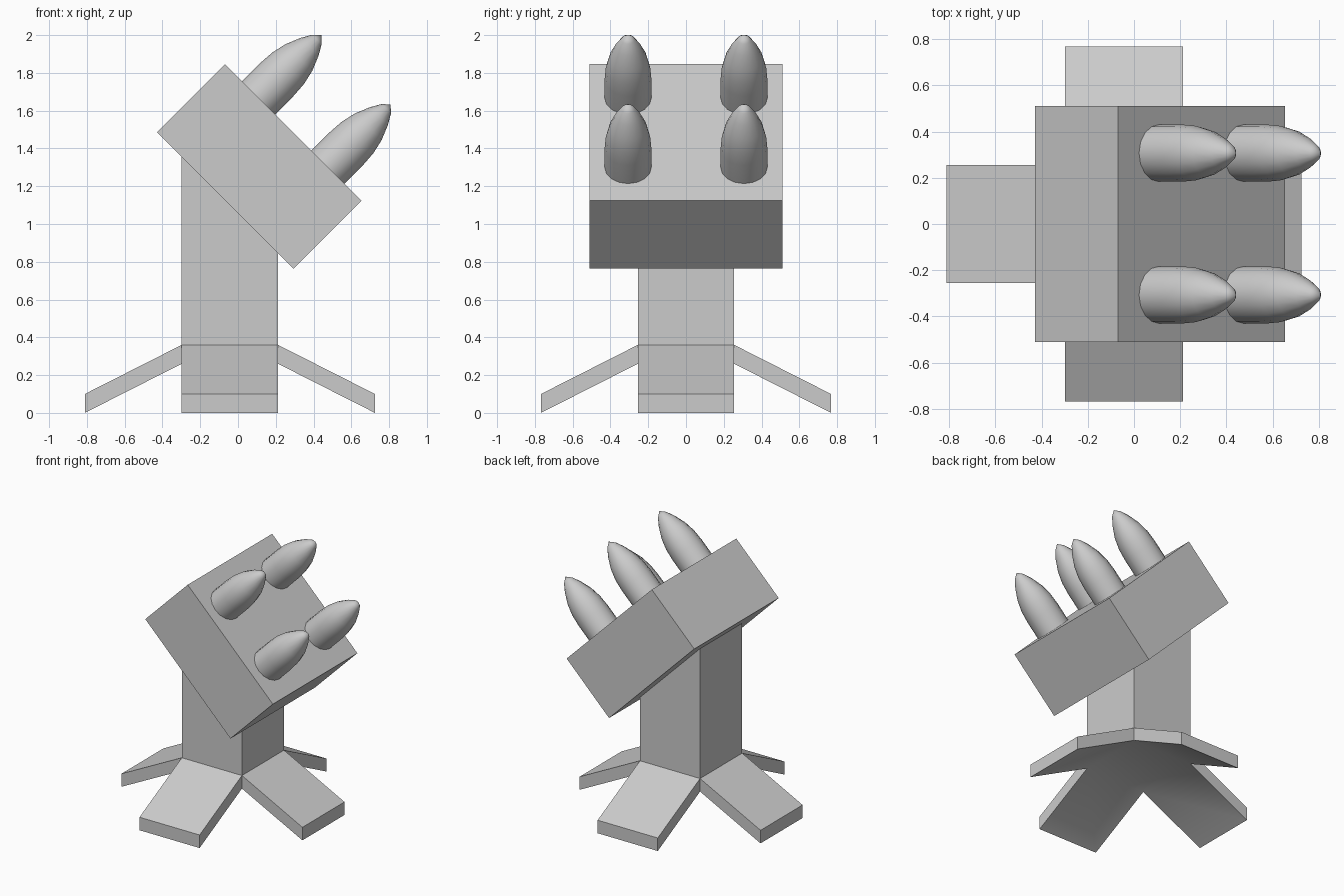
import bpy, bmesh, math
from mathutils import Matrix, Vector

if "Cube" in bpy.data.objects:
    bpy.data.objects.remove(bpy.data.objects["Cube"])

TILT = math.radians(45)


def finish(bm, name):
    bmesh.ops.recalc_face_normals(bm, faces=bm.faces)
    mesh = bpy.data.meshes.new(name)
    bm.to_mesh(mesh)
    bm.free()
    ob = bpy.data.objects.new(name, mesh)
    bpy.context.collection.objects.link(ob)
    bpy.ops.object.select_all(action='DESELECT')
    ob.select_set(True)
    bpy.context.view_layer.objects.active = ob
    bpy.ops.object.shade_smooth_by_angle(angle=math.radians(30))
    return ob


# Pedestal: hub block with four splayed feet and a column extruded from it
bm = bmesh.new()
bmesh.ops.create_cube(bm, size=1, matrix=Matrix.Translation((-0.043, 0, 0.31))
                      @ Matrix.Diagonal((0.51, 0.51, 0.10, 1)))
bm.normal_update()
for face in list(bm.faces):
    n = face.normal.copy()
    if n.z < -0.5:
        continue
    new = bmesh.ops.extrude_discrete_faces(bm, faces=[face])['faces'][0]
    if n.z > 0.5:
        for v in new.verts:  # slanted top, just inside the launcher box
            v.co.z = 1.07 - v.co.x
    else:
        for v in new.verts:
            v.co += n * 0.513 + Vector((0, 0, -0.26))
finish(bm, "pedestal")

# Tilted launcher box
bm = bmesh.new()
bmesh.ops.create_cube(bm, size=1, matrix=Matrix.Translation((0.113, 0, 1.305))
                      @ Matrix.Rotation(TILT, 4, 'Y')
                      @ Matrix.Diagonal((1.022, 1.024, 0.509, 1)))
finish(bm, "launcher_box")

# Rockets: a lathed profile (radius, height), tilted to the launcher face
PROFILE = [(0, -0.02), (0.124, -0.02), (0.124, 0.14), (0.118, 0.225),
           (0.100, 0.305), (0.067, 0.385), (0.035, 0.44), (0, 0.472)]


def rocket(name, x, y, z):
    bm = bmesh.new()
    verts = [bm.verts.new((r, 0, h)) for r, h in PROFILE]
    edges = [bm.edges.new(p) for p in zip(verts, verts[1:])]
    bmesh.ops.spin(bm, geom=verts + edges, axis=(0, 0, 1), cent=(0, 0, 0),
                   angle=math.tau, steps=16)
    bmesh.ops.remove_doubles(bm, verts=bm.verts, dist=1e-4)
    bm.transform(Matrix.Translation((x, y, z)) @ Matrix.Rotation(TILT, 4, 'Y'))
    finish(bm, name)


for side, y in (("front", -0.307), ("back", 0.307)):
    rocket(f"upper_rocket_{side}", 0.107, y, 1.666)
    rocket(f"lower_rocket_{side}", 0.474, y, 1.299)
